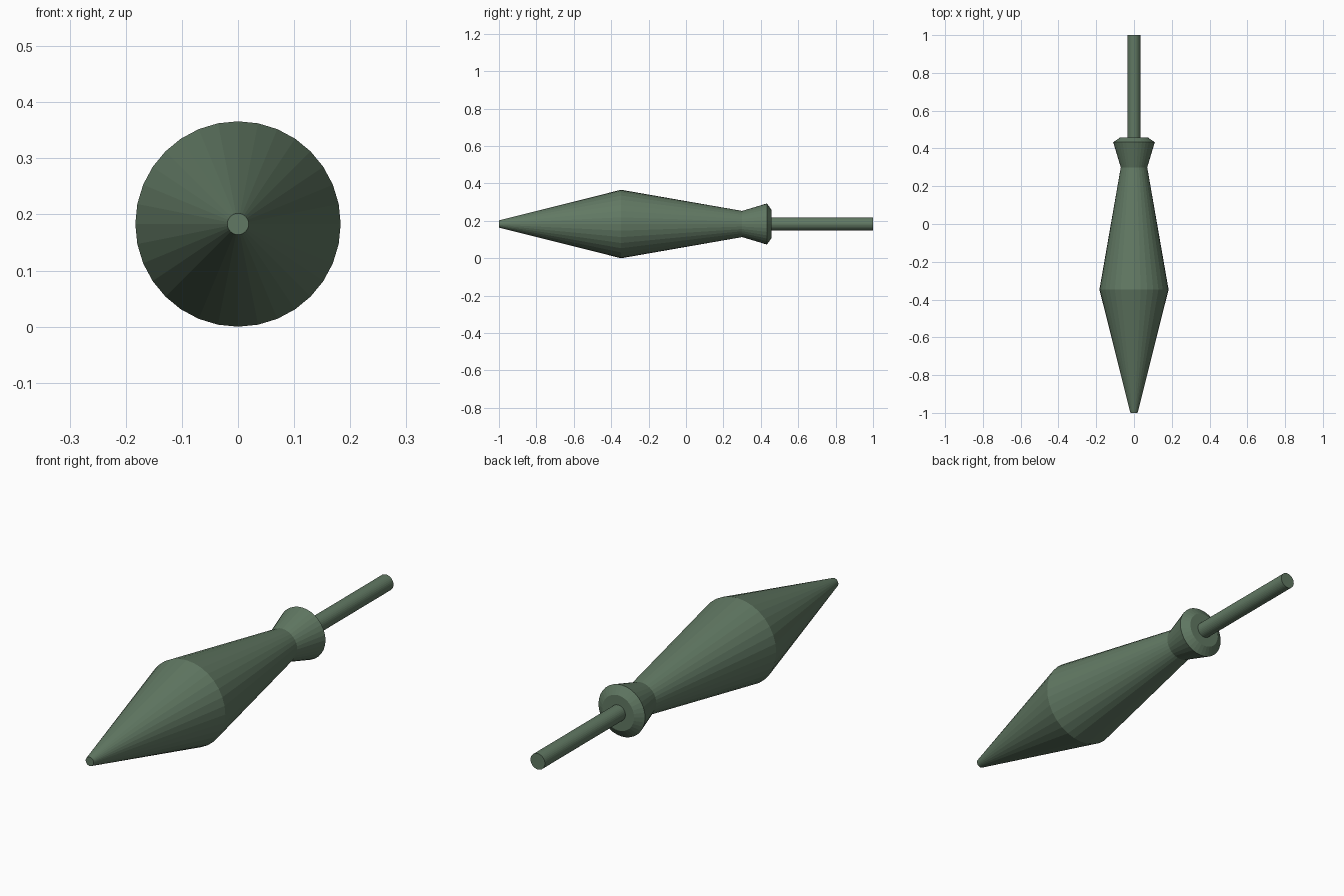
import bpy, bmesh
from math import cos, sin, tau

if "Cube" in bpy.data.objects:
    bpy.data.objects.remove(bpy.data.objects["Cube"])

AXIS_Z = 0.183


def lathe(name, profile, sides, mat):
    """Turn (y, radius) points around the long axis, with capped ends."""
    bm = bmesh.new()
    rings = []
    for y, r in profile:
        rings.append([bm.verts.new((r * cos(tau * i / sides), y,
                                    AXIS_Z + r * sin(tau * i / sides)))
                      for i in range(sides)])
    for a, b in zip(rings, rings[1:]):
        for i in range(sides):
            j = (i + 1) % sides
            bm.faces.new((a[i], a[j], b[j], b[i]))
    bm.faces.new(rings[0])
    bm.faces.new(rings[-1])
    bmesh.ops.recalc_face_normals(bm, faces=bm.faces)
    mesh = bpy.data.meshes.new(name)
    bm.to_mesh(mesh)
    bm.free()
    mesh.materials.append(mat)
    obj = bpy.data.objects.new(name, mesh)
    bpy.context.collection.objects.link(obj)
    return obj


green = bpy.data.materials.new("dull_green")
green.diffuse_color = (0.12, 0.19, 0.125, 1)
green.use_nodes = True
green.node_tree.nodes["Principled BSDF"].inputs["Base Color"].default_value = green.diffuse_color

# Pointed body, tapering to a neck and a flared, chamfered collar
lathe("warhead_body", [(-1.0, 0.019), (-0.347, 0.183), (0.30, 0.07),
                       (0.433, 0.11), (0.457, 0.075)], 32, green)

# Straight rear rod
lathe("rear_rod", [(0.44, 0.034), (1.0, 0.034)], 32, green)
